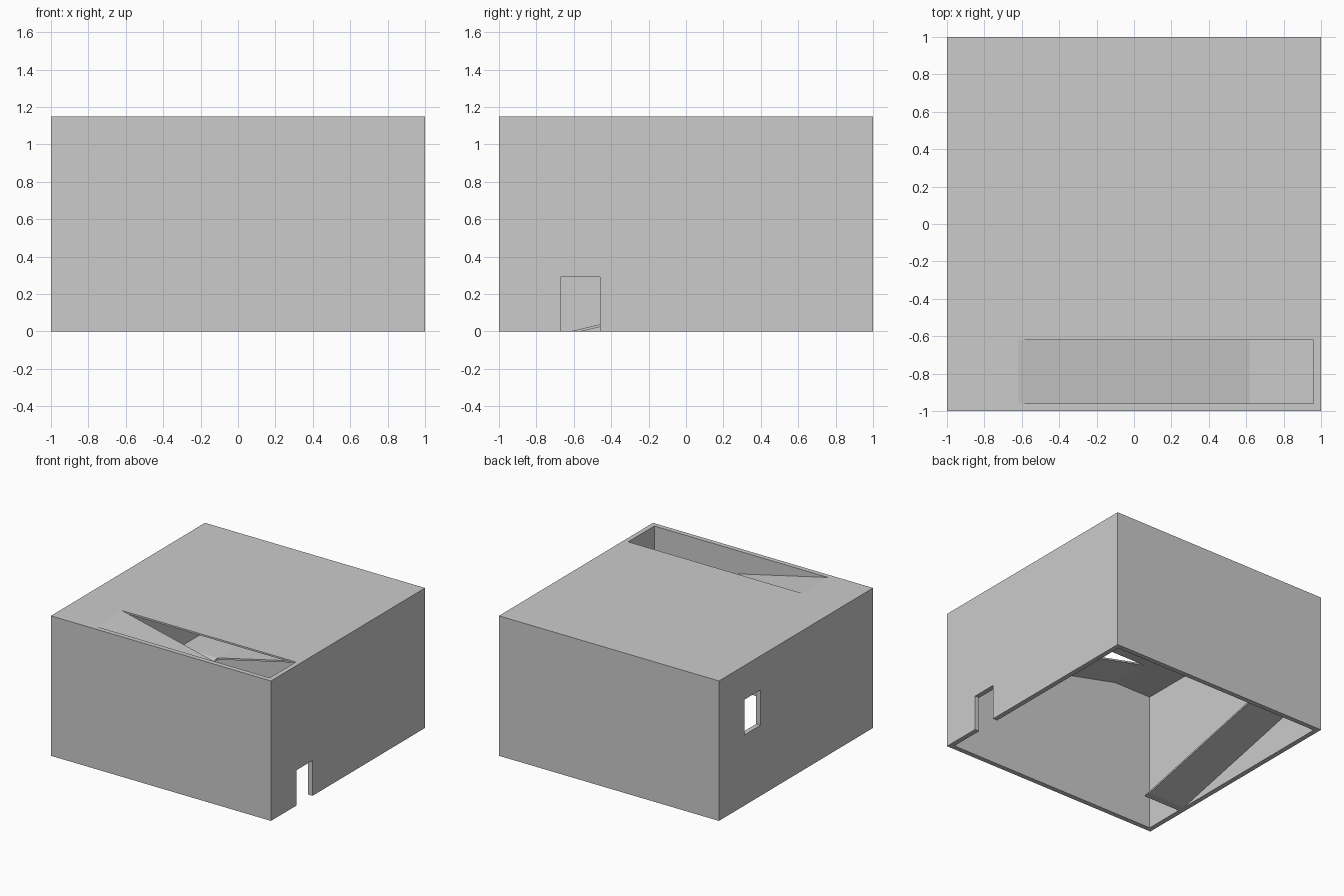
import bpy, bmesh
from mathutils import Matrix, Vector
from math import pi

if "Cube" in bpy.data.objects:
    bpy.data.objects.remove(bpy.data.objects["Cube"])

H = 1.15          # total height
WALL = 0.04       # wall thickness
IN = 1 - WALL     # inner face of the walls
EDGE = 0.62       # inner edge of ramps and landings
T = 0.014         # slab thickness
RISE = H / 4      # climb per wall


def add_mesh(name, bm):
    bmesh.ops.recalc_face_normals(bm, faces=bm.faces)
    me = bpy.data.meshes.new(name)
    bm.to_mesh(me)
    bm.free()
    ob = bpy.data.objects.new(name, me)
    bpy.context.collection.objects.link(ob)
    return ob


def box(name, lo, hi):
    bm = bmesh.new()
    bmesh.ops.create_cube(bm, size=1)
    for v in bm.verts:
        v.co = Vector(lo[i] if v.co[i] < 0 else hi[i] for i in range(3))
    return add_mesh(name, bm)


def ramp(name, z0, turn):
    """Sloped slab along the left wall, rising towards +y, then turned about z."""
    z1 = z0 + RISE
    profile = [(-EDGE, z0), (EDGE, z1), (EDGE, z1 - T), (-EDGE + 0.06 * (z0 == 0), max(z0 - T, 0))]
    bm = bmesh.new()
    face = bm.faces.new([bm.verts.new((-IN, y, z)) for y, z in profile])
    new = bmesh.ops.extrude_face_region(bm, geom=[face])["geom"]
    bmesh.ops.translate(bm, vec=(IN - EDGE, 0, 0),
                        verts=[g for g in new if isinstance(g, bmesh.types.BMVert)])
    bm.transform(Matrix.Rotation(turn, 4, 'Z'))
    return add_mesh(name, bm)


# Outer shell: open underneath, with a thin roof
shell = box("building_shell", (-1, -1, 0), (1, 1, H))
cutters = [
    box("interior_cut", (-IN, -IN, -0.2), (IN, IN, H - T)),
    box("door_cut", (0.9, -0.67, -0.1), (1.1, -0.46, 0.29)),
    box("window_cut", (-1.1, 0.46, 0.58), (-0.9, 0.67, 0.87)),
    box("stairwell_cut", (-EDGE, -IN, H - 0.1), (IN, -EDGE, H + 0.1)),
]
bpy.context.view_layer.objects.active = shell
for c in cutters:
    c.hide_render = True
    mod = shell.modifiers.new(c.name, 'BOOLEAN')
    mod.object = c
    mod.operation = 'DIFFERENCE'
    mod.solver = 'EXACT'
    bpy.ops.object.modifier_apply(modifier=mod.name)
    bpy.data.objects.remove(c)

# Four ramps spiralling up the walls: left, back, right, front
for i, side in enumerate(("left", "back", "right", "front")):
    ramp(side + "_ramp", i * RISE, -i * pi / 2)

# Corner landings between the ramps
for i, (sx, sy) in enumerate(((-1, 1), (1, 1), (1, -1))):
    xs, ys = sorted((sx * EDGE, sx * IN)), sorted((sy * EDGE, sy * IN))
    z = (i + 1) * RISE
    box("landing_%d" % (i + 1), (xs[0], ys[0], z - T), (xs[1], ys[1], z))
